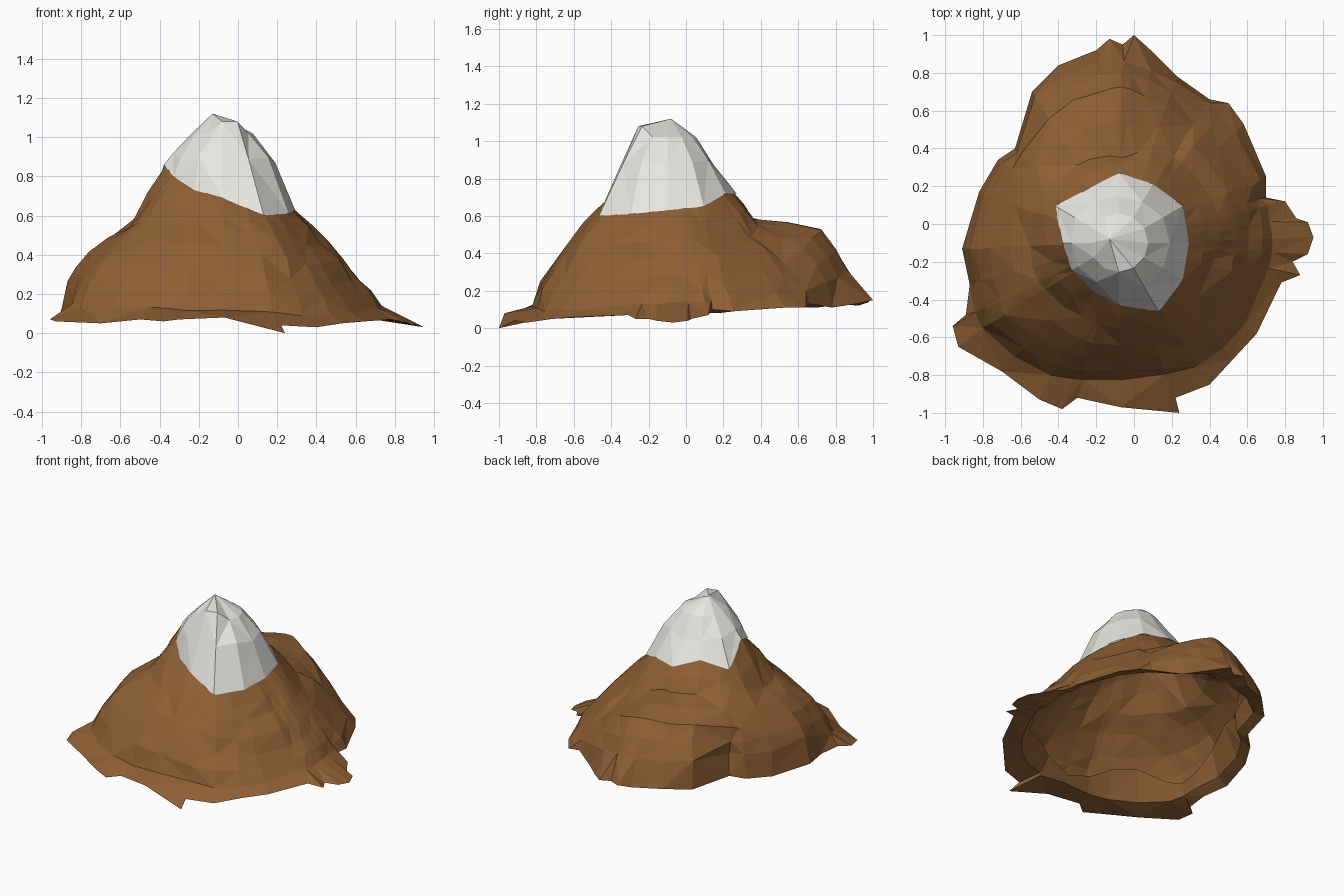
import bpy, bmesh, math
from mathutils import Vector, noise

if "Cube" in bpy.data.objects:
    bpy.data.objects.remove(bpy.data.objects["Cube"])

CX, CY = -0.08, -0.10          # axis of the peak

# (radius, height) of snow line, upper slope, shoulder and foot, every 30 degrees from +x
SLOPE = [
    (.36, .63, .53, .47, .69, .28, .81, .14),
    (.38, .65, .55, .46, .72, .29, .83, .17),
    (.35, .72, .54, .50, .74, .36, .87, .20),
    (.36, .72, .46, .59, .82, .53, .97, .31),
    (.32, .78, .46, .60, .76, .51, .89, .30),
    (.38, .72, .48, .58, .66, .42, .75, .25),
    (.29, .86, .47, .55, .67, .42, .79, .27),
    (.28, .80, .46, .56, .72, .38, .86, .13),
    (.28, .73, .43, .56, .64, .34, .80, .12),
    (.32, .69, .46, .55, .61, .33, .72, .12),
    (.41, .60, .53, .46, .66, .28, .77, .10),
    (.38, .61, .51, .45, .67, .25, .79, .10),
]

# ragged ground outline (x, y, z)
RIM = [
    (.95, -.07, .03), (.92, .01, .04), (.86, .03, .05), (.80, .12, .07),
    (.70, .14, .10), (.70, .25, .09), (.58, .53, .11), (.50, .64, .11),
    (.40, .66, .13), (.23, .78, .11), (.10, .91, .13), (0, 1.0, .15),
    (-.06, .95, .14), (-.13, .98, .14), (-.20, .92, .12), (-.40, .84, .13),
    (-.54, .70, .11), (-.63, .40, .12), (-.72, .34, .10), (-.82, .17, .08),
    (-.91, -.13, .08), (-.87, -.32, .07), (-.89, -.48, .07), (-.96, -.54, .07),
    (-.93, -.65, .06), (-.70, -.78, .05), (-.50, -.93, .07), (-.38, -.98, .06),
    (-.30, -.92, .07), (-.07, -.97, .08), (.22, -.92, .04), (.24, -1.0, 0),
    (.40, -.85, .03), (.53, -.71, .05), (.65, -.58, .06), (.78, -.31, .07),
    (.88, -.27, .05), (.84, -.20, .05), (.92, -.16, .04),
]


def polar(a, r, z):
    return Vector((CX + r * math.cos(a), CY + r * math.sin(a), z))


def slope_at(a):
    """Blend the neighbouring slope profiles at angle a."""
    t = (a % math.tau) / math.tau * 12
    i, f = int(t) % 12, t - int(t)
    row = [p + (q - p) * f for p, q in zip(SLOPE[i], SLOPE[(i + 1) % 12])]
    return list(zip(row[::2], row[1::2]))


def rough(p):
    """Shift a point by smooth noise so neighbouring columns stay together."""
    return p + noise.noise_vector(p * 7) * .022


def shell(name, rings, color, apex=None):
    """Join closed rings of points into a flat-shaded faceted skin."""
    bm = bmesh.new()
    loops = [[bm.verts.new(p) for p in ring] for ring in rings]
    n = len(loops[0])
    for k in range(len(loops) - 1):
        A, B = loops[k], loops[k + 1]
        for j in range(n):
            m = (j + 1) % n
            if (j + k) % 2:
                bm.faces.new((A[j], B[j], B[m]))
                bm.faces.new((A[j], B[m], A[m]))
            else:
                bm.faces.new((A[j], B[j], A[m]))
                bm.faces.new((A[m], B[j], B[m]))
    if apex:
        tip = bm.verts.new(apex)
        for j in range(n):
            bm.faces.new((tip, loops[0][j], loops[0][(j + 1) % n]))
    me = bpy.data.meshes.new(name)
    bm.to_mesh(me)
    bm.free()
    ob = bpy.data.objects.new(name, me)
    bpy.context.collection.objects.link(ob)
    mat = bpy.data.materials.new(name + "_colour")
    mat.diffuse_color = color
    mat.use_nodes = True
    mat.node_tree.nodes["Principled BSDF"].inputs["Base Color"].default_value = mat.diffuse_color
    me.materials.append(mat)


# Rocky slope: hollow skin, one column per outline point, with a wavy
# lining that folds under the rim and climbs the inside of the wall
columns = []
for x, y, z in sorted(RIM, key=lambda p: math.atan2(p[1] - CY, p[0] - CX) % math.tau):
    a = math.atan2(y - CY, x - CX)
    rim_r = math.hypot(x - CX, y - CY)
    pts = slope_at(a)
    pts[3] = (min(pts[3][0], rim_r * .97), pts[3][1])
    col = [polar(a, pts[0][0] * .88, pts[0][1] + .03), polar(a, *pts[0])]
    for (r0, z0), (r1, z1) in zip(pts, pts[1:]):
        col.append(rough(polar(a, (r0 + r1) / 2 + .006, (z0 + z1) / 2 + .004)))
        col.append(rough(polar(a, r1, z1)))
    col.append(Vector((x, y, z)))
    (sr, sz), (fr, fz) = pts[2], pts[3]
    wave = .5 + .3 * math.sin(a * 5)
    col.append(polar(a, fr * .95, max(.05, min(fz - .04, z + .04))))
    col.append(polar(a, (fr + (sr - fr) * wave) * .94, fz + (sz - fz) * wave - .03))
    columns.append(col)
shell("mountain_rock", list(zip(*columns)), (.27, .115, .035, 1))

# Snow cap: crown, bulging middle and jagged lower edge
MIDDLE = [.27, .27, .25, .25, .25, .27, .25, .25, .24, .25, .27, .27]
crown, middle, edge = [], [], []
for i, row in enumerate(SLOPE):
    a = math.tau * i / 12
    crown.append(polar(a, .155, 1.08 if i in (9, 10) else 1.02))
    middle.append(polar(a, MIDDLE[i], .92 if i == 6 else .87 + .015 * (i % 3)))
    edge.append(polar(a, row[0] * 1.03, row[1]))
shell("snow_cap", [crown, middle, edge], (.80, .79, .75, 1), apex=(-.13, -.08, 1.12))
